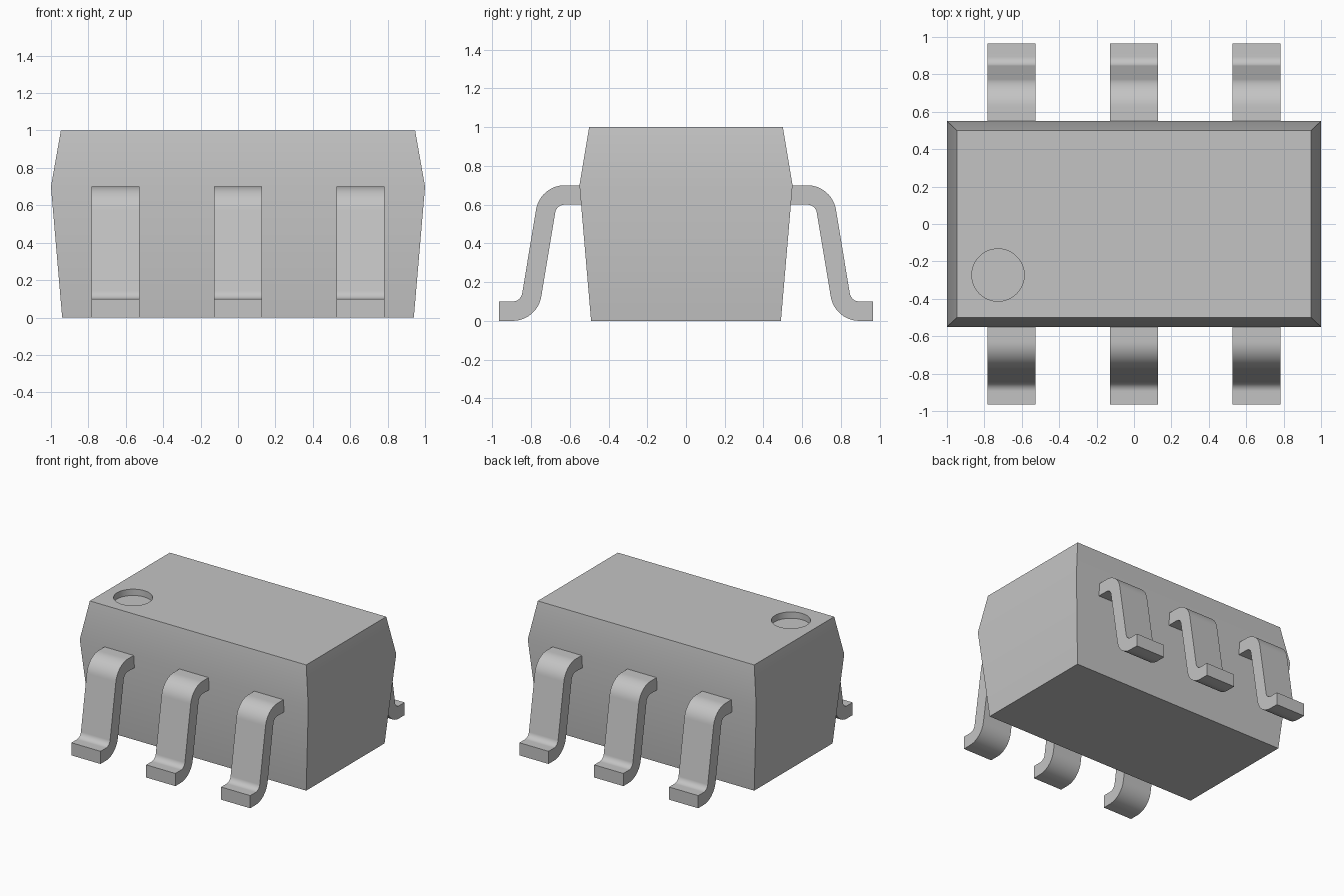
import bpy, bmesh
from math import sin, cos, radians

if "Cube" in bpy.data.objects:
    bpy.data.objects.remove(bpy.data.objects["Cube"], do_unlink=True)

# Single grey material
grey = bpy.data.materials.new("plain_grey")
grey.use_nodes = True
colour = (0.55, 0.55, 0.55, 1)
grey.diffuse_color = colour
grey.node_tree.nodes["Principled BSDF"].inputs["Base Color"].default_value = colour


def add_object(name, bm):
    bmesh.ops.recalc_face_normals(bm, faces=bm.faces)
    mesh = bpy.data.meshes.new(name)
    bm.to_mesh(mesh)
    bm.free()
    mesh.materials.append(grey)
    obj = bpy.data.objects.new(name, mesh)
    bpy.context.collection.objects.link(obj)
    return obj


def activate(obj):
    bpy.ops.object.select_all(action='DESELECT')
    obj.select_set(True)
    bpy.context.view_layer.objects.active = obj


def smooth(obj):
    activate(obj)
    bpy.ops.object.shade_smooth_by_angle(angle=radians(30))


# Body: stacked rectangles, widest at the mould parting line
bm = bmesh.new()
rings = []
for z, hx, hy in [(0, 0.94, 0.49), (0.7, 1, 0.55), (1, 0.947, 0.5)]:
    rings.append([bm.verts.new((sx * hx, sy * hy, z))
                  for sx, sy in [(-1, -1), (1, -1), (1, 1), (-1, 1)]])
for low, high in zip(rings, rings[1:]):
    for i in range(4):
        j = (i + 1) % 4
        bm.faces.new((low[i], low[j], high[j], high[i]))
bm.faces.new(rings[0])
bm.faces.new(rings[-1])
body = add_object("body", bm)

# Round orientation dimple cut into the top
bpy.ops.mesh.primitive_cylinder_add(vertices=64, radius=0.14, depth=0.1,
                                    location=(-0.727, -0.273, 1))
cutter = bpy.context.object
cutter.name = "dimple_cutter"
cutter.hide_render = True
cutter.data.materials.append(grey)
activate(body)
cut = body.modifiers.new("dimple", 'BOOLEAN')
cut.operation = 'DIFFERENCE'
cut.solver = 'EXACT'
cut.object = cutter
bpy.ops.object.modifier_apply(modifier=cut.name)
bpy.data.objects.remove(cutter, do_unlink=True)
smooth(body)


def arc(cy, cz, radius, start, end, steps=12):
    angles = [radians(start + (end - start) * i / steps) for i in range(steps + 1)]
    return [(cy + radius * cos(a), cz + radius * sin(a)) for a in angles]


# Gull-wing leg outline in the y-z plane
shoulder, heel, bend = (0.626, 0.55), (0.895, 0.15), 9.5
inner, outer = 0.05, 0.15
upper_side = ([(0.53, 0.7)] + arc(*shoulder, outer, 90, bend)
              + arc(*heel, inner, 180 + bend, 270) + [(0.965, 0.1)])
lower_side = ([(0.965, 0)] + arc(*heel, outer, 270, 180 + bend)
              + arc(*shoulder, inner, bend, 90) + [(0.53, 0.6)])
outline = upper_side + lower_side


def add_leg(name, x, side):
    # Quad strips between the upper and lower sides, closed at the edges
    bm = bmesh.new()
    a, b = [[bm.verts.new((x + dx, side * y, z)) for y, z in outline]
            for dx in (-0.1275, 0.1275)]
    n = len(outline)
    for i in range(n):
        j = (i + 1) % n
        bm.faces.new((a[i], a[j], b[j], b[i]))
    for row in (a, b):
        for i in range(n // 2 - 1):
            bm.faces.new((row[i], row[i + 1], row[n - 2 - i], row[n - 1 - i]))
    smooth(add_object(name, bm))


# Three legs along each long side
for side_name, side in (("front", -1), ("back", 1)):
    for place, x in (("right", -0.655), ("middle", 0), ("left", 0.655)):
        add_leg(f"{side_name}_leg_{place}", x, side)
